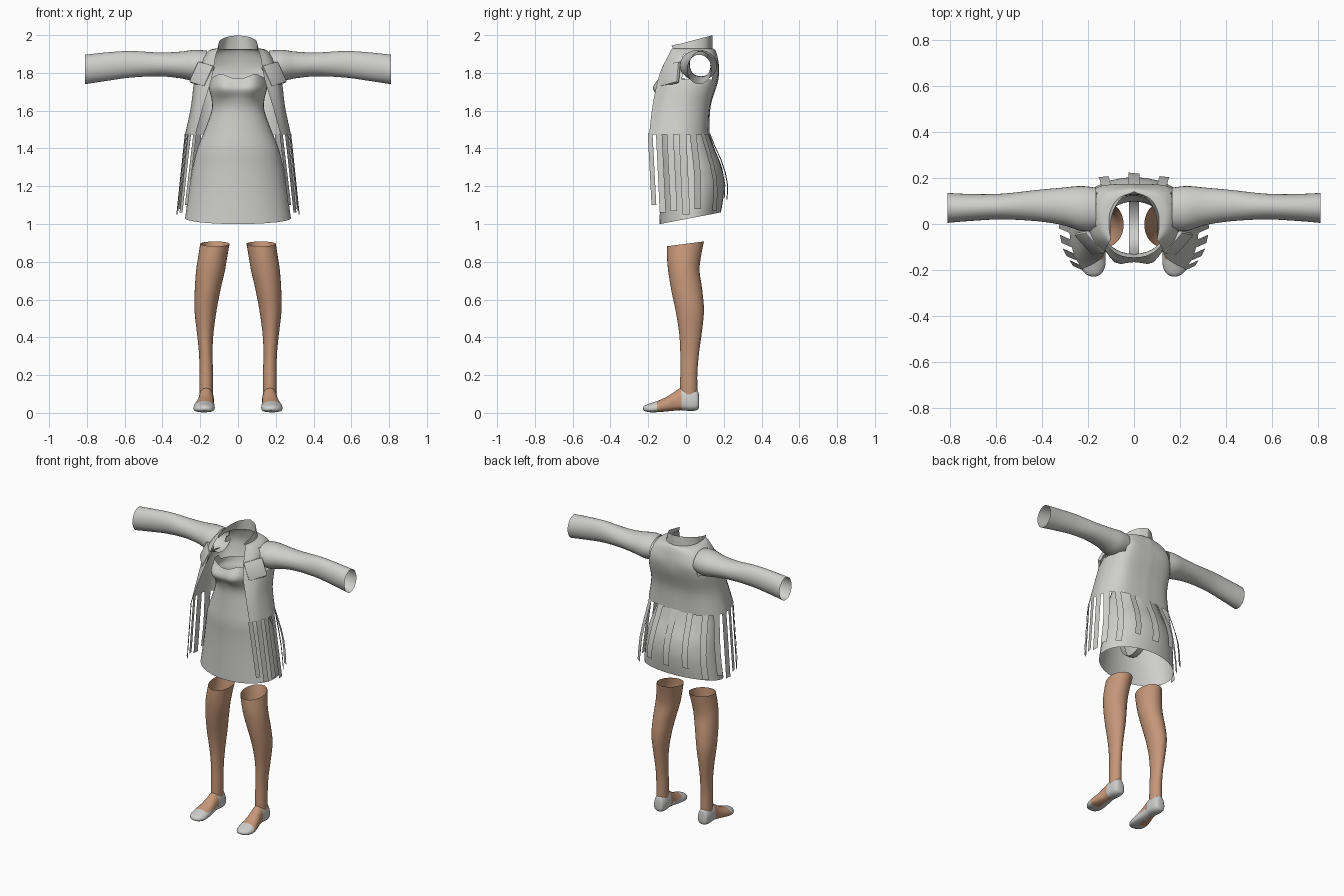
import bpy, bmesh, math
from mathutils import Vector, Matrix

if "Cube" in bpy.data.objects:
    bpy.data.objects.remove(bpy.data.objects["Cube"])


def material(name, rgb):
    m = bpy.data.materials.new(name)
    m.diffuse_color = (*rgb, 1)
    m.use_nodes = True
    m.node_tree.nodes["Principled BSDF"].inputs["Base Color"].default_value = m.diffuse_color
    return m


CLOTH = material("light grey cloth", (0.62, 0.62, 0.61))
SKIN = material("tan skin", (0.56, 0.31, 0.19))


def sample(keys, t):
    """Smooth interpolation of key tuples, t running 0..1."""
    n = len(keys) - 1
    i = min(int(t * n), n - 1)
    f = t * n - i
    a, b, c, d = (keys[max(0, min(n, k))] for k in (i - 1, i, i + 1, i + 2))
    return tuple(q + 0.5 * f * (r - p + f * (2 * p - 5 * q + 4 * r - s + f * (3 * (q - r) + s - p)))
                 for p, q, r, s in zip(a, b, c, d))


def resample(keys, count):
    return [sample(keys, k / count) for k in range(count + 1)]


def finish(name, bm, mats, angle=50):
    bmesh.ops.recalc_face_normals(bm, faces=bm.faces)
    mesh = bpy.data.meshes.new(name)
    bm.to_mesh(mesh)
    bm.free()
    for m in mats:
        mesh.materials.append(m)
    ob = bpy.data.objects.new(name, mesh)
    bpy.context.collection.objects.link(ob)
    bpy.ops.object.select_all(action='DESELECT')
    ob.select_set(True)
    bpy.context.view_layer.objects.active = ob
    bpy.ops.object.shade_smooth_by_angle(angle=math.radians(angle))
    return ob


def loft(name, rows, mats, closed=True, caps=False, drop=None, paint=None, flip=1):
    """Skin rows of points; drop removes faces, paint picks their material."""
    bm = bmesh.new()
    grid = [[bm.verts.new((p[0] * flip, p[1], p[2])) for p in row] for row in rows]
    n = len(rows[0])
    for lo, hi in zip(grid, grid[1:]):
        for j in range(n if closed else n - 1):
            k = (j + 1) % n
            bm.faces.new((lo[j], lo[k], hi[k], hi[j]))
    if caps:
        bm.faces.new(grid[0])
        bm.faces.new(grid[-1])
    for f in list(bm.faces):
        c = f.calc_center_median()
        c.x *= flip
        if paint:
            f.material_index = paint(c)
        if drop and drop(c):
            bm.faces.remove(f)
    return finish(name, bm, mats)


ANGLES = [2 * math.pi * k / 32 for k in range(32)]

# Dress: z, half width, front y, back y
dress_keys = [(1.03, .28, -.14, .185), (1.12, .268, -.138, .198), (1.21, .255, -.137, .203),
              (1.30, .24, -.138, .19), (1.40, .215, -.142, .15), (1.50, .175, -.135, .12),
              (1.60, .14, -.13, .10), (1.66, .14, -.142, .10), (1.72, .153, -.165, .115),
              (1.78, .145, -.145, .125)]
rows = []
for z, rx, yf, yb in resample(dress_keys, 40):
    row = []
    for a in ANGLES:
        x, y = rx * math.cos(a), (yf + yb) / 2 + (yb - yf) / 2 * math.sin(a)
        if y < 0:  # bust
            y -= .026 * math.exp(-((abs(x) - .08) / .045) ** 2 - ((z - 1.715) / .045) ** 2)
        tilt = .19 * (y - .02) * max(0, 1 - (z - 1.03) / .2)
        top = max(0, (z - 1.68) / .1)
        tilt += top * (.025 * math.exp(-((abs(x) - .09) / .04) ** 2) - .01 if y < 0 else -.04)
        row.append((x, y, z + tilt))
    rows.append(row)
loft("dress", rows, [CLOTH])

# Jacket shell: per height, points from front edge round the side to the back centre
jacket_keys = [
    (1.475, (.225, -.195, .265, -.12, .275, .0, .19, .10, 0, .125)),
    (1.62, (.185, -.178, .235, -.11, .245, .01, .17, .11, 0, .13)),
    (1.75, (.145, -.152, .215, -.085, .23, .04, .17, .145, 0, .168)),
    (1.82, (.13, -.13, .19, -.07, .205, .05, .16, .158, 0, .175)),
    (1.88, (.12, -.10, .17, -.05, .188, .055, .145, .145, 0, .168)),
    (1.92, (.108, -.08, .14, -.03, .15, .06, .105, .13, 0, .155)),
    (1.93, (.10, -.068, .108, -.02, .105, .05, .07, .11, 0, .14))]


def half_curve(flat):
    return [tuple(flat[k:k + 2]) for k in range(0, 10, 2)]


def full_row(half):
    return half + [(-x, y, z) for x, y, z in reversed(half[:-1])]


rows = []
for z, *flat in resample([(z, *f) for z, f in jacket_keys], 36):
    rows.append(full_row([(x, y, z) for x, y in resample(half_curve(flat), 24)]))
loft("jacket_body", rows, [CLOTH], closed=False,
     drop=lambda c: abs(c.x) > .165 and abs(c.y - .06) < .075 and 1.765 < c.z < 1.9)

# Standing collar, open at the front and higher at the back
neck = resample(half_curve(jacket_keys[-1][1]), 24)
rows = []
for f in (0, .33, .66, 1):
    half = []
    for x, y in neck:
        rise = .015 + .055 * (y + .068) / .208
        half.append((x * (1 - .22 * f * (y + .068) / .208), y - .008 * f * (y < -.03),
                     1.925 + f * rise + .004 * f))
    rows.append(full_row(half))
loft("collar", rows, [CLOTH], closed=False)

# Sleeves: x, front y, back y, bottom z, top z
sleeve_keys = [(.165, -.03, .158, 1.765, 1.918), (.23, -.03, .165, 1.757, 1.922),
               (.31, -.005, .158, 1.772, 1.912), (.42, .012, .148, 1.782, 1.908),
               (.57, .02, .132, 1.775, 1.916), (.70, .014, .13, 1.757, 1.908),
               (.81, .005, .135, 1.74, 1.896)]
sleeve = [[(x, (a + b) / 2 + (b - a) / 2 * math.cos(t), (c + d) / 2 + (d - c) / 2 * math.sin(t))
           for t in ANGLES] for x, a, b, c, d in resample(sleeve_keys, 30)]

# Legs: z, inner x, outer x, front y, back y
leg_keys = [(.06, .134, .203, -.03, .058), (.13, .132, .205, -.032, .06), (.21, .132, .205, -.03, .06),
            (.31, .135, .206, -.03, .068), (.42, .13, .217, -.036, .083), (.54, .114, .23, -.055, .095),
            (.65, .093, .229, -.078, .086), (.75, .07, .222, -.094, .072), (.82, .058, .212, -.10, .078),
            (.895, .045, .2, -.10, .095)]
leg = [[((a + b) / 2 + (b - a) / 2 * math.cos(t), (c + d) / 2 + (d - c) / 2 * math.sin(t),
         z - .012 * max(0, (z - .8) / .09) * math.sin(-t)) for t in ANGLES]
       for z, a, b, c, d in resample(leg_keys, 36)]

# Feet: y, centre x, half width, bottom z, top z
foot_keys = [(.07, .168, .012, .04, .075), (.063, .168, .032, .018, .115), (.035, .168, .04, .01, .135),
             (0, .168, .041, .012, .138), (-.03, .169, .041, .014, .132), (-.06, .171, .043, .012, .112),
             (-.10, .175, .05, .008, .086), (-.145, .179, .056, .004, .066), (-.185, .179, .053, .003, .052),
             (-.215, .177, .036, .008, .041), (-.228, .176, .012, .016, .03)]
foot = []
for y, xc, rx, lo, hi in resample(foot_keys, 50):
    mid = lo + (hi - lo) * .4
    foot.append([(xc + rx * math.cos(t), y, mid + (hi - mid) * math.sin(t) if math.sin(t) > 0
                  else mid - (mid - lo) * abs(math.sin(t)) ** .6) for t in ANGLES])


def foot_paint(c):
    """Flat shoe covers toe, heel and the inner side; the rest is skin."""
    if c.y < -.155 or c.y > -.025:
        return 0
    return 0 if c.x < .17 and c.z < .05 else 1


def strip(name, path, side, width, flip=1):
    """Thin ribbon along a path."""
    rows = [[Vector(p) - side * width * .5, Vector(p) + side * width * .5] for p in path]
    loft(name, rows, [CLOTH], closed=False, flip=flip)


hem = half_curve(jacket_keys[0][1])


def fringe(t, length, width, flip):
    x, y = sample(hem, t)
    x0, y0 = sample(hem, max(0, t - .02))
    x1, y1 = sample(hem, min(1, t + .02))
    path = []
    for f in (0, .2, .4, .6, .8, 1):
        drop = length * f
        swell = sample([(0,), (.058,), (.095,), (.088,)], min(1, drop / .4))[0]
        dy = swell * y / .125 if y > 0 else .02 * f
        path.append((x + .045 * f * min(1, x / .2), y + dy, 1.48 - drop))
    side = Vector((x1 - x0, y1 - y0, 0)).normalized()
    strip("fringe_strip", path, side, width, flip)


# Pocket frame: width, height and thickness axes
pw, ph = Vector((.08, .09, .025)), Vector((-.05, .01, .11))
pn = pw.cross(ph).normalized() * .022

for s in (1, -1):
    loft("sleeve", sleeve, [CLOTH], flip=s)
    loft("leg", leg, [SKIN], flip=s)
    loft("foot", foot, [CLOTH, SKIN], caps=True, paint=foot_paint, flip=s)
    for t, length, width in ((.03, .38, .03), (.19, .42, .036), (.33, .41, .036), (.46, .43, .04),
                             (.58, .4, .04), (.71, .41, .04), (.85, .34, .042)):
        fringe(t, length, width, s)
    # Chest pocket with softened corners
    bm = bmesh.new()
    frame = Matrix((pw, ph, pn)).transposed().to_4x4()
    frame.translation = Vector((.19, -.082, 1.792))
    bmesh.ops.create_cube(bm, size=1, matrix=Matrix.Diagonal((s, 1, 1, 1)) @ frame)
    bmesh.ops.bevel(bm, geom=bm.edges[:], offset=.008, segments=2, affect='EDGES', profile=.5)
    finish("chest_pocket", bm, [CLOTH], 40)

# Centre back fringe and hidden undergarment strap
fringe(1, .35, .05, 1)
strap = resample([(0, -.13, 1.3), (0, -.09, 1.17), (0, .0, 1.12), (0, .1, 1.17), (0, .17, 1.3)], 12)
strip("under_strap", strap, Vector((1, 0, 0)), .045)
